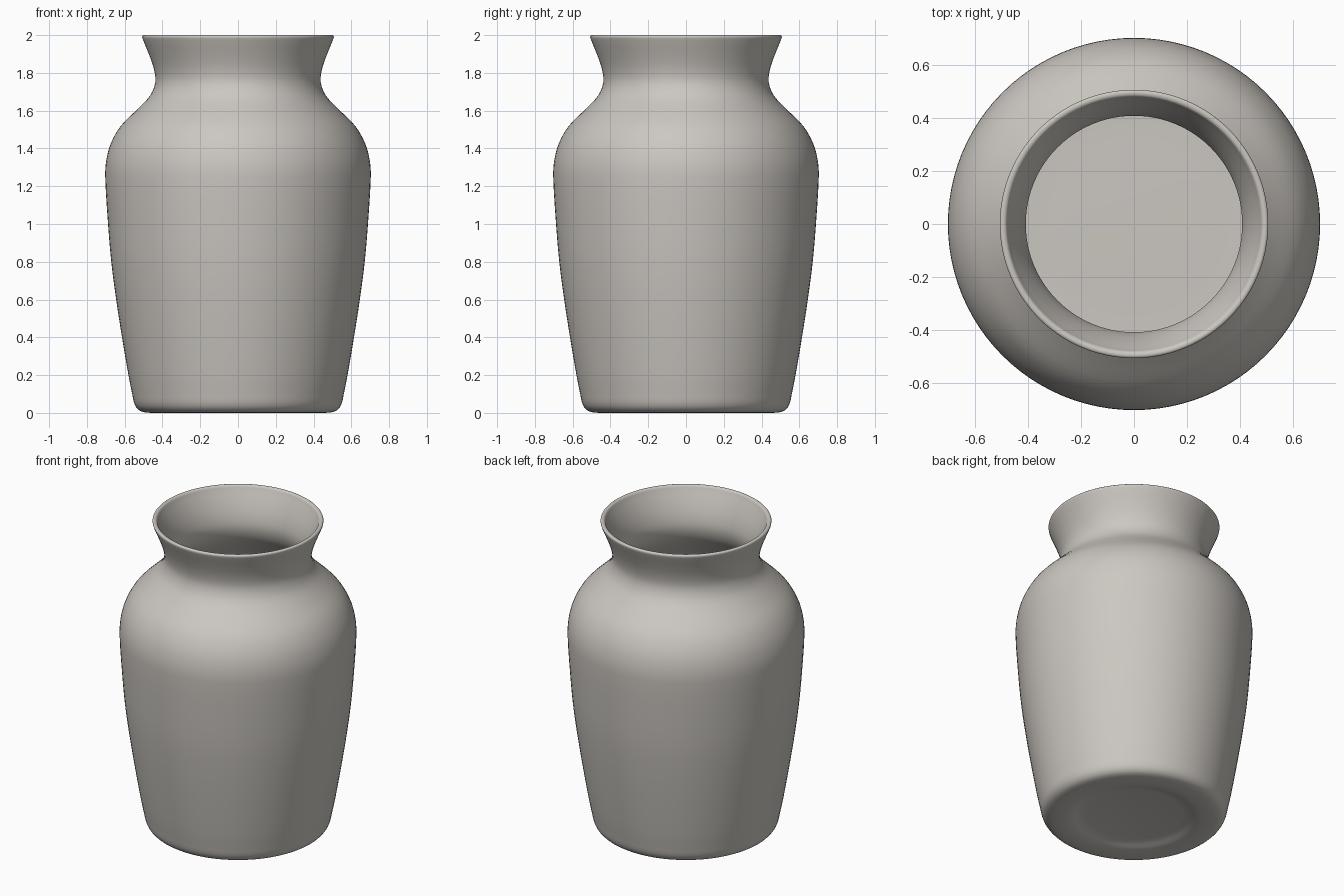
import bpy, bmesh, math

if "Cube" in bpy.data.objects:
    bpy.data.objects.remove(bpy.data.objects["Cube"])

SEGMENTS = 96

# Glazed clay colour
clay = bpy.data.materials.new("warm_grey_clay")
clay.diffuse_color = (0.60, 0.57, 0.53, 1)
clay.use_nodes = True
clay.node_tree.nodes["Principled BSDF"].inputs["Base Color"].default_value = clay.diffuse_color

# Profile (radius, height): foot recess, outer wall, rim, inner wall, floor
outer = [(0.29, 0.025), (0.33, 0.018), (0.38, 0.004), (0.45, 0.0), (0.515, 0.009),
         (0.545, 0.04), (0.56, 0.10), (0.58, 0.2), (0.614, 0.4), (0.645, 0.6),
         (0.671, 0.8), (0.688, 1.0), (0.703, 1.25), (0.697, 1.34), (0.672, 1.43),
         (0.62, 1.52), (0.53, 1.61), (0.465, 1.68), (0.438, 1.75), (0.445, 1.82),
         (0.472, 1.90), (0.503, 1.975), (0.507, 1.993), (0.498, 2.0)]
inner = [(0.484, 1.996), (0.476, 1.98), (0.445, 1.91), (0.418, 1.83), (0.409, 1.75),
         (0.435, 1.67), (0.50, 1.59), (0.59, 1.50), (0.642, 1.41), (0.668, 1.33),
         (0.672, 1.25), (0.658, 1.0), (0.64, 0.8), (0.614, 0.6), (0.583, 0.4),
         (0.55, 0.2), (0.53, 0.10), (0.50, 0.065), (0.42, 0.055), (0.25, 0.055)]
profile = outer + inner


def smooth_profile(pts, steps=3):
    """Catmull-Rom curve through the profile points."""
    out = []
    for i in range(len(pts) - 1):
        a, b = pts[max(i - 1, 0)], pts[i]
        c, d = pts[i + 1], pts[min(i + 2, len(pts) - 1)]
        lac, lbc, lcd = math.dist(a, b) or 1e9, math.dist(b, c), math.dist(c, d) or 1e9
        for s in range(steps):
            t = s / steps
            p = []
            for k in (0, 1):
                # tangents limited by neighbouring segment lengths
                m0 = (c[k] - a[k]) / ((lac if i else 0) + lbc) * lbc
                m1 = (d[k] - b[k]) / (lbc + (lcd if i < len(pts) - 2 else 0)) * lbc
                p.append((2*t**3 - 3*t*t + 1) * b[k] + (t**3 - 2*t*t + t) * m0
                         + (3*t*t - 2*t**3) * c[k] + (t**3 - t*t) * m1)
            out.append((p[0], max(0.0, min(2.0, p[1]))))
    return out + [pts[-1]]


# Lathe the vase
bm = bmesh.new()
rings = []
for r, z in smooth_profile(profile):
    rings.append([bm.verts.new((r * math.cos(2 * math.pi * i / SEGMENTS),
                                r * math.sin(2 * math.pi * i / SEGMENTS), z))
                  for i in range(SEGMENTS)])
for lo, hi in zip(rings, rings[1:]):
    for i in range(SEGMENTS):
        j = (i + 1) % SEGMENTS
        bm.faces.new((lo[i], lo[j], hi[j], hi[i]))
# Close the underside and the inside floor
bm.faces.new(rings[0][::-1])
bm.faces.new(rings[-1])
bmesh.ops.recalc_face_normals(bm, faces=bm.faces)

mesh = bpy.data.meshes.new("vase")
bm.to_mesh(mesh)
bm.free()
mesh.materials.append(clay)
vase = bpy.data.objects.new("vase", mesh)
bpy.context.collection.objects.link(vase)
bpy.context.view_layer.objects.active = vase
vase.select_set(True)
bpy.ops.object.shade_smooth_by_angle(angle=math.radians(40))
